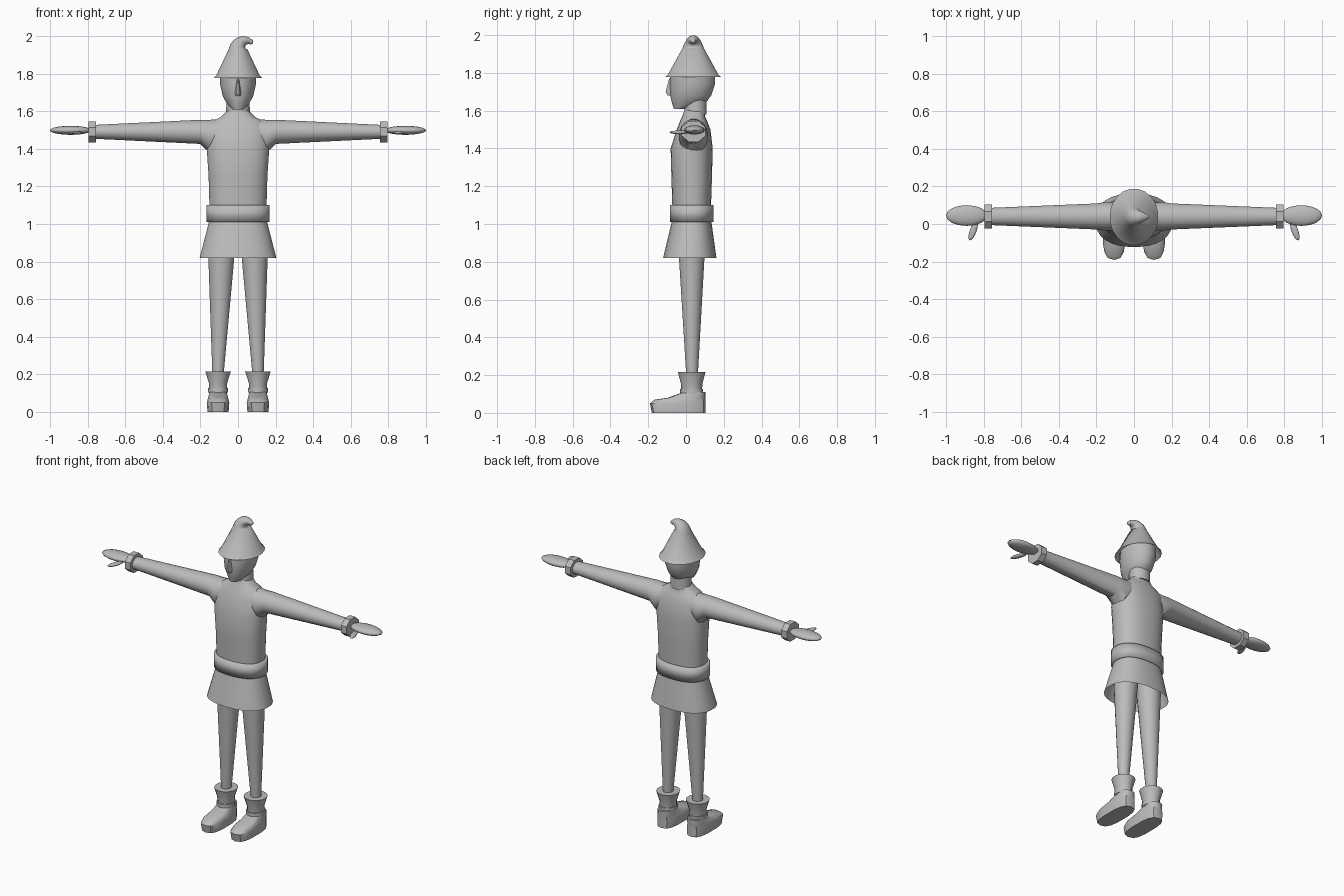
import bpy, bmesh, math
from mathutils import Matrix, Vector

cube = bpy.data.objects.get("Cube")
if cube:
    bpy.data.objects.remove(cube, do_unlink=True)

grey = bpy.data.materials.new("plain grey")
grey.use_nodes = True
grey.diffuse_color = (0.5, 0.5, 0.5, 1)
grey.node_tree.nodes["Principled BSDF"].inputs["Base Color"].default_value = grey.diffuse_color

X, Y, Z = Vector((1, 0, 0)), Vector((0, 1, 0)), Vector((0, 0, 1))


def finish(obj, name, mirror, angle):
    """Name, colour, shade and optionally mirror a part."""
    obj.name = obj.data.name = name
    obj.data.materials.append(grey)
    bpy.ops.object.select_all(action='DESELECT')
    obj.select_set(True)
    bpy.context.view_layer.objects.active = obj
    bpy.ops.object.shade_smooth_by_angle(angle=math.radians(angle))
    if mirror:
        obj.modifiers.new("Mirror", 'MIRROR')
    return obj


def ring(centre, across, along, sides=20, square=1):
    """Return an ellipse of points; square below one makes it boxier."""
    points = []
    for i in range(sides):
        angle = math.tau * (i + 0.5) / sides
        c, s = math.cos(angle), math.sin(angle)
        points.append(centre + across * math.copysign(abs(c) ** square, c)
                      + along * math.copysign(abs(s) ** square, s))
    return points


def skin(name, loops, open_ends=False, mirror=False, angle=40):
    """Join rings with equal point counts into one surface."""
    bm = bmesh.new()
    rows = [[bm.verts.new(point) for point in loop] for loop in loops]
    for lower, upper in zip(rows, rows[1:]):
        for i in range(len(lower)):
            bm.faces.new((lower[i - 1], lower[i], upper[i], upper[i - 1]))
    if not open_ends:
        bm.faces.new(rows[0])
        bm.faces.new(rows[-1])
    bmesh.ops.recalc_face_normals(bm, faces=bm.faces)
    mesh = bpy.data.meshes.new(name)
    bm.to_mesh(mesh)
    bm.free()
    obj = bpy.data.objects.new(name, mesh)
    bpy.context.collection.objects.link(obj)
    return finish(obj, name, mirror, angle)


def upright(name, base, sections, sides=20, square=1, **options):
    """Sections are (height, half width, half depth, optional shift in depth)."""
    loops = [ring(base + Z * height + Y * sum(shift), X * width, Y * depth, sides, square)
             for height, width, depth, *shift in sections]
    return skin(name, loops, **options)


def sideways(name, base, sections, sides=20, **options):
    """Sections are (distance, half depth, half height, optional shift in height)."""
    loops = [ring(base + X * distance + Z * sum(shift), Y * depth, Z * height, sides)
             for distance, depth, height, *shift in sections]
    return skin(name, loops, **options)


def ellipsoid(name, centre, size, turn=0):
    """Add a mirrored stretched ball, turned around the vertical axis."""
    bpy.ops.mesh.primitive_uv_sphere_add(segments=16, ring_count=10, location=(0, 0, 0))
    obj = bpy.context.object
    obj.data.transform(Matrix.Translation(centre) @ Matrix.Rotation(math.radians(turn), 4, 'Z')
                       @ Matrix.Diagonal((*size, 1)))
    return finish(obj, name, mirror=True, angle=60)


# Torso, neck, belt and flared skirt share one depth centre
body = Y * 0.03
body_style = dict(sides=28, square=0.85)
upright("torso", body, [
    (1, 0.15, 0.1), (1.25, 0.157, 0.108), (1.4, 0.167, 0.112), (1.5, 0.165, 0.09, 0.01),
    (1.55, 0.13, 0.07, 0.01), (1.57, 0.09, 0.06, 0.01), (1.6, 0.06, 0.055, 0.015)], **body_style)
upright("neck", Y * 0.05, [(1.58, 0.065, 0.06), (1.7, 0.06, 0.06)])
belt = upright("belt", body, [(1.01, 0.168, 0.116), (1.1, 0.168, 0.116)],
               open_ends=True, **body_style)
thickness = belt.modifiers.new("Thickness", 'SOLIDIFY')
thickness.thickness = 0.02
upright("skirt", body, [(1.02, 0.153, 0.104), (0.82, 0.205, 0.142, -0.01)],
        open_ends=True, **body_style)

# Head and nose
upright("head", Y * 0.035, [
    (1.61, 0.03, 0.03, -0.07), (1.64, 0.06, 0.09, -0.02), (1.68, 0.082, 0.11, -0.01),
    (1.74, 0.096, 0.12), (1.8, 0.096, 0.12)])
upright("nose", Y * -0.08, [(1.68, 0.015, 0.02), (1.7, 0.018, 0.03), (1.77, 0.006, 0.01)], sides=8)

# Pointed hat: a straight cone whose tip bends over in an arc
hat_centre, oval, bend = Y * 0.038, 1.16, 0.045
hat_loops = [ring(hat_centre + Z * height, X * radius, Y * radius * oval)
             for height, radius in [(1.777, 0.13), (1.79, 0.117)]]
curl_steps = 7
for step in range(curl_steps + 1):
    part = step / curl_steps
    angle = math.radians(120) * part
    radius = 0.05 - 0.037 * part
    centre = hat_centre + X * bend * (1 - math.cos(angle)) + Z * (1.93 + bend * math.sin(angle))
    tilted = X * math.cos(angle) - Z * math.sin(angle)
    hat_loops.append(ring(centre, tilted * radius, Y * radius * oval))
skin("hat", hat_loops, open_ends=True, angle=60)

# Rounded end of the hat tip
bpy.ops.mesh.primitive_uv_sphere_add(segments=12, ring_count=8, radius=0.014, location=centre)
finish(bpy.context.object, "hat_tip", mirror=False, angle=60)

# Sleeves, cuffs and hands
arm = Y * 0.04 + Z * 1.49
sideways("sleeve", arm, [
    (0.08, 0.07, 0.07), (0.15, 0.078, 0.09, -0.025), (0.2, 0.07, 0.065),
    (0.77, 0.046, 0.037)], mirror=True)
sideways("cuff", arm, [(0.755, 0.068, 0.06), (0.795, 0.068, 0.06)], sides=8, mirror=True, angle=30)
ellipsoid("hand", Vector((0.89, 0.045, 1.498)), (0.11, 0.055, 0.024))
ellipsoid("thumb", Vector((0.855, -0.035, 1.485)), (0.018, 0.055, 0.01), turn=20)

# Legs taper straight down into the boots
skin("leg", [ring(Vector((0.085, 0.03, 0.95)), X * 0.078, Y * 0.076),
             ring(Vector((0.107, 0.032, 0.18)), X * 0.029, Y * 0.03)], mirror=True)

# Boots: flared top, ankle strap and foot
ankle = X * 0.106 + Y * 0.03
boot_style = dict(sides=14, mirror=True)
upright("boot_top", ankle, [(0.216, 0.07, 0.073), (0.155, 0.05, 0.057), (0.1, 0.05, 0.054)],
        **boot_style)
upright("boot_strap", ankle, [(0.105, 0.054, 0.061), (0.127, 0.054, 0.061)], **boot_style)
heel = X * 0.106 + Y * 0.103
foot_sections = [(0, 0.057, 0.142), (0.05, 0.061, 0.147), (0.07, 0.056, 0.135),
                 (0.08, 0.053, 0.1), (0.11, 0.046, 0.06)]
upright("foot", heel, [(height, width, reach, -reach) for height, width, reach in foot_sections],
        square=0.7, **boot_style)
